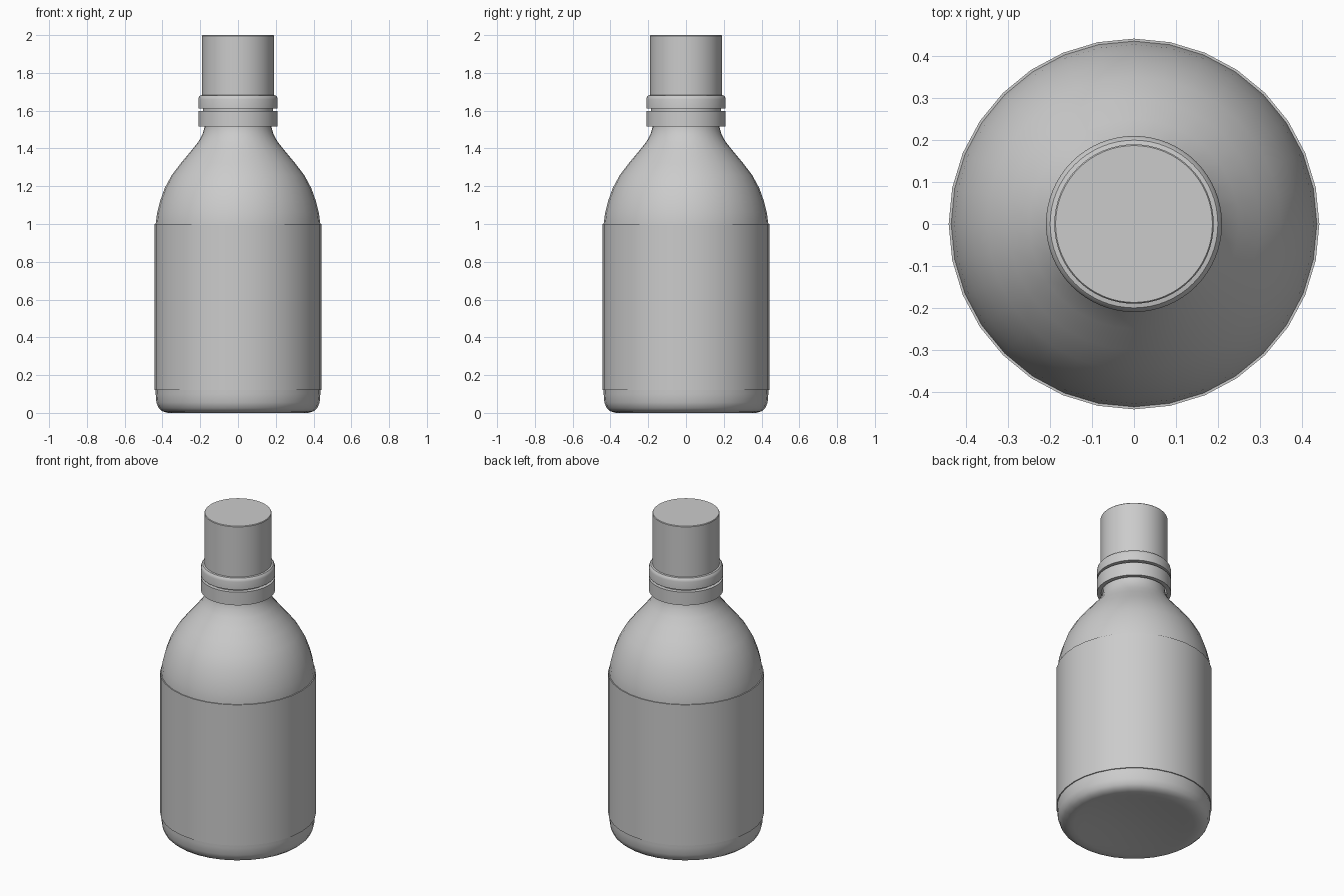
import bpy, bmesh, math
from mathutils import Matrix

cube = bpy.data.objects.get("Cube")
if cube:
    bpy.data.objects.remove(cube, do_unlink=True)

grey = bpy.data.materials.new("light grey")
grey.use_nodes = True
grey.diffuse_color = (0.6, 0.6, 0.6, 1)
grey.node_tree.nodes["Principled BSDF"].inputs["Base Color"].default_value = (0.6, 0.6, 0.6, 1)


def lathe(name, profile, sides, closed=False):
    """Revolve (radius, height) points around z."""
    bm = bmesh.new()
    verts = [bm.verts.new((r, 0, z)) for r, z in profile]
    pairs = list(zip(verts, verts[1:] + verts[:1]))
    edges = [bm.edges.new(p) for p in (pairs if closed else pairs[:-1])]
    bmesh.ops.spin(bm, geom=verts + edges, cent=(0, 0, 0), axis=(0, 0, 1),
                   angle=math.tau, steps=sides, use_duplicate=False)
    bmesh.ops.remove_doubles(bm, verts=bm.verts, dist=0.0002)
    bmesh.ops.recalc_face_normals(bm, faces=bm.faces)
    mesh = bpy.data.meshes.new(name)
    bm.to_mesh(mesh)
    bm.free()
    mesh.materials.append(grey)
    obj = bpy.data.objects.new(name, mesh)
    bpy.context.collection.objects.link(obj)
    bpy.ops.object.select_all(action='DESELECT')
    obj.select_set(True)
    bpy.context.view_layer.objects.active = obj
    bpy.ops.object.shade_smooth_by_angle(angle=math.radians(35))
    return obj


# Bottle with a shallow hollow base, rounded foot, domed shoulder and neck
lathe("bottle", [
    (0, 0.03), (0.15, 0.024), (0.28, 0.01), (0.34, 0.002), (0.37, 0),
    (0.4, 0.008), (0.42, 0.025), (0.432, 0.055), (0.436, 0.1), (0.436, 1.0),
    (0.428, 1.06), (0.413, 1.12), (0.388, 1.19), (0.35, 1.26), (0.3, 1.325),
    (0.25, 1.385), (0.21, 1.435), (0.188, 1.475), (0.178, 1.51),
    (0.176, 1.56), (0.176, 1.68), (0, 1.68)], 32)

# Thin label sleeve wrapped around the body
lathe("label_sleeve", [(0.436, 0.12), (0.442, 0.12), (0.442, 1.0), (0.436, 1.0)], 32, True)

# Tamper ring, separated from the cap by a narrow gap
lathe("tamper_ring", [(0.186, 1.515), (0.21, 1.515), (0.21, 1.597), (0.186, 1.597)], 64, True)

# Cap with a rounded flange and tall cylindrical top
lathe("cap", [
    (0.178, 1.59), (0.186, 1.59), (0.186, 1.612), (0.21, 1.612), (0.21, 1.66),
    (0.207, 1.672), (0.2, 1.68), (0.19, 1.682), (0.19, 1.996), (0.187, 2.0),
    (0, 2.0)], 64)
